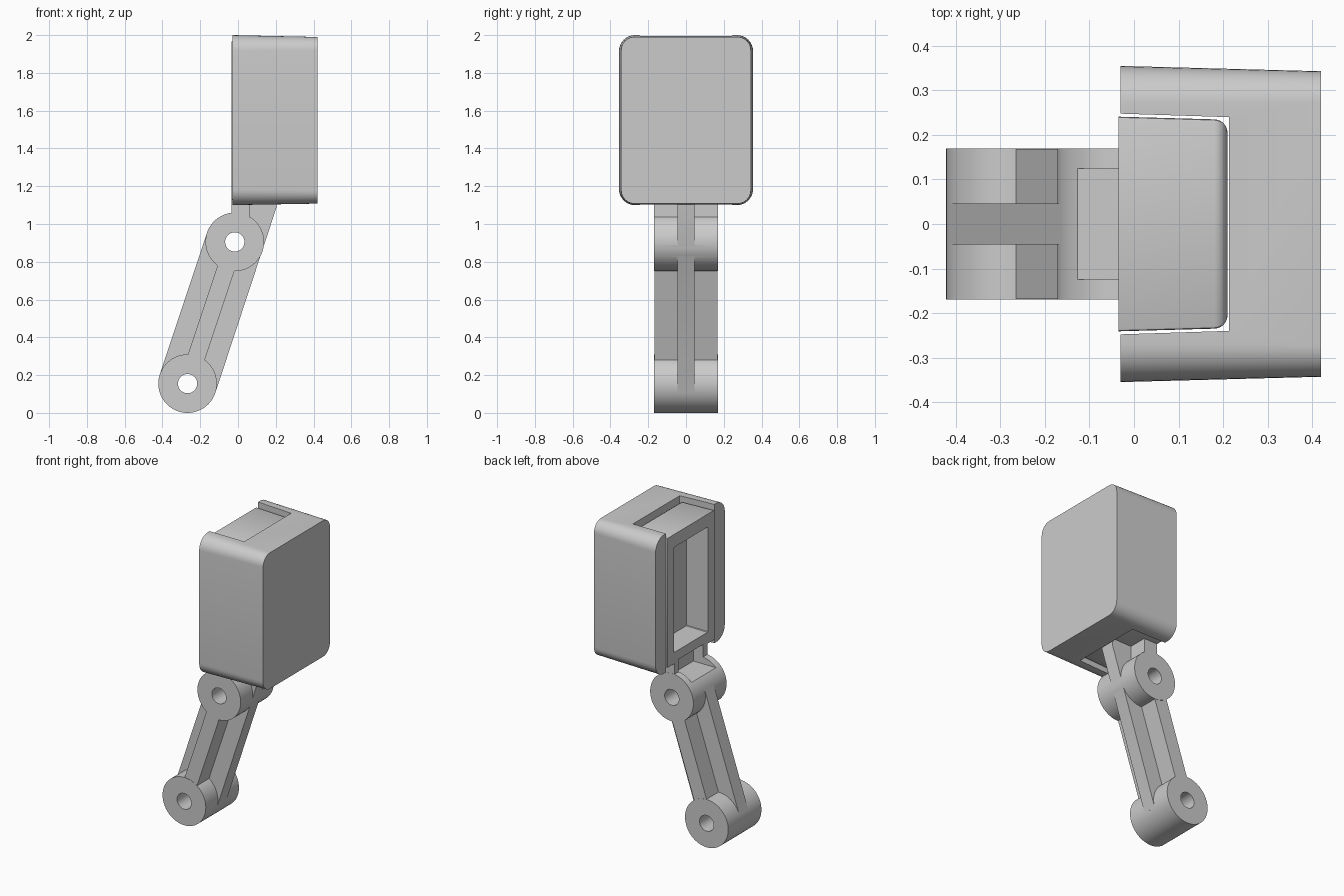
import bpy, bmesh, math
from math import sin, cos, pi

if "Cube" in bpy.data.objects:
    bpy.data.objects.remove(bpy.data.objects["Cube"])


def loft(name, sections):
    """Solid skinned through matching closed sections, capped at both ends."""
    bm = bmesh.new()
    rings = [[bm.verts.new(p) for p in s] for s in sections]
    for a, b in zip(rings, rings[1:]):
        for i in range(len(a)):
            j = (i + 1) % len(a)
            bm.faces.new((a[i], a[j], b[j], b[i]))
    bm.faces.new(rings[0])
    bm.faces.new(rings[-1])
    bmesh.ops.recalc_face_normals(bm, faces=bm.faces)
    me = bpy.data.meshes.new(name)
    bm.to_mesh(me)
    bm.free()
    ob = bpy.data.objects.new(name, me)
    bpy.context.collection.objects.link(ob)
    return ob


def rrect(x, hy, z0, z1, r, n=8):
    """Rounded rectangle in the YZ plane at x."""
    pts = []
    corners = ((hy - r, z1 - r), (r - hy, z1 - r), (r - hy, z0 + r), (hy - r, z0 + r))
    for q, (cy, cz) in enumerate(corners):
        for k in range(n + 1):
            a = pi / 2 * (q + k / n)
            pts.append((x, cy + r * cos(a), cz + r * sin(a)))
    return pts


def plate(name, pts, hy):
    """XZ outline extruded to +-hy."""
    return loft(name, [[(x, y, z) for x, z in pts] for y in (-hy, hy)])


def circle(c, r, n=64):
    return [(c[0] + r * cos(2 * pi * i / n), c[1] + r * sin(2 * pi * i / n)) for i in range(n)]


def rect(x0, x1, z0, z1):
    return [(x0, z0), (x1, z0), (x1, z1), (x0, z1)]


def boolean(ob, other, op):
    other.hide_render = True
    m = ob.modifiers.new("bool", "BOOLEAN")
    m.operation, m.object, m.solver = op, other, "EXACT"
    bpy.context.view_layer.objects.active = ob
    bpy.ops.object.modifier_apply(modifier=m.name)
    bpy.data.objects.remove(other)


def smooth(ob):
    bpy.ops.object.select_all(action="DESELECT")
    ob.select_set(True)
    bpy.context.view_layer.objects.active = ob
    bpy.ops.object.shade_smooth_by_angle(angle=math.radians(30))


LOW, HIGH, R = (-0.267, 0.155), (-0.017, 0.905), 0.155
ux, uz = 0.3162, 0.9487            # direction along the arm


def along(c, side):
    """Point offset sideways from c, perpendicular to the arm."""
    return (c[0] + uz * side, c[1] - ux * side)


# Padded cover: tapered rounded block with a channel open to -x
cover = loft("cover", [rrect(-0.03, 0.355, 1.10, 2.0, 0.085),
                       rrect(0.42, 0.343, 1.108, 1.99, 0.07)])
boolean(cover, loft("channel", [rrect(-0.1, 0.25, 0.9, 2.2, 0.01),
                                rrect(0.213, 0.24, 0.9, 2.2, 0.01)]), "DIFFERENCE")
smooth(cover)

# Inner frame: rounded at its +x end, with a pocket from -x
sections = [rrect(-0.035, 0.241, 1.128, 1.967, 0.006, 2)]
for k in range(7):
    a = pi / 2 * k / 6
    d = 0.03 * (1 - cos(a))
    sections.append(rrect(0.18 + 0.03 * sin(a), 0.235 - d, 1.132 + d, 1.963 - d, 0.006, 2))
arm = loft("pedal_arm", sections)
boolean(arm, loft("pocket", [rrect(-0.1, 0.175, 1.2, 1.885, 0.004, 1),
                             rrect(0.115, 0.17, 1.205, 1.88, 0.004, 1)]), "DIFFERENCE")

# Neck, bosses, centre web and cross rib
boolean(arm, plate("neck", rect(-0.035, 0.062, 0.9, 1.15), 0.169), "UNION")
web_pts = [along(LOW, -R), along(LOW, R), (0.205, 1.092), (0.205, 1.15),
           (0.045, 1.15), (0.045, 1.0), along(HIGH, -R)]
boolean(arm, plate("web", web_pts, 0.046), "UNION")
rib_pts = [along(LOW, -0.047), along(LOW, 0.047), along(HIGH, 0.047), along(HIGH, -0.047)]
boolean(arm, plate("rib", rib_pts, 0.168), "UNION")
for c in (LOW, HIGH):
    boolean(arm, plate("boss", circle(c, R), 0.17), "UNION")

# Notch in the neck and the two pivot holes
boolean(arm, plate("notch", rect(-0.2, 0.035, 1.014, 1.14), 0.125), "DIFFERENCE")
for c in (LOW, HIGH):
    boolean(arm, plate("hole", circle(c, 0.051, 40), 0.3), "DIFFERENCE")
smooth(arm)
